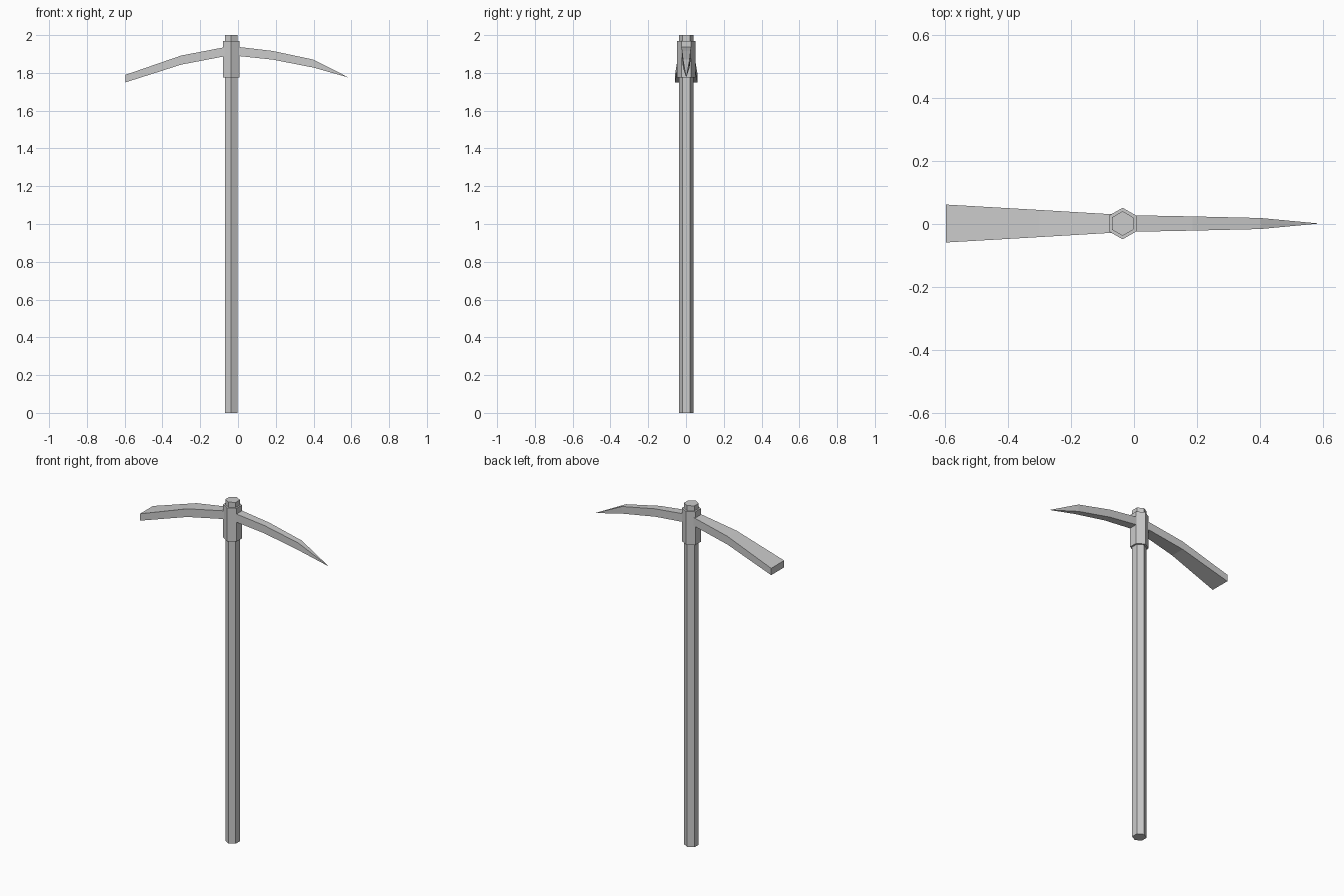
import bpy
import bmesh

cube = bpy.data.objects.get("Cube")
if cube:
    bpy.data.objects.remove(cube, do_unlink=True)

# Single plain grey for every part
grey = bpy.data.materials.new("plain grey")
grey.use_nodes = True
colour = (0.6, 0.6, 0.6, 1)
grey.diffuse_color = colour
grey.node_tree.nodes["Principled BSDF"].inputs["Base Color"].default_value = colour

AXIS_X, AXIS_Y = -0.036, 0.0015


def hex_bar(name, radius, bottom, top):
    """Upright six-sided bar with corners pointing to front and back."""
    bpy.ops.mesh.primitive_cylinder_add(
        vertices=6, radius=radius, depth=top - bottom,
        location=(AXIS_X, AXIS_Y, (bottom + top) / 2))
    bar = bpy.context.object
    bar.name = name
    bar.data.materials.append(grey)


def blade(name, stations, tip=None):
    """Loft rectangles (x, half width, bottom z, top z), optionally to a point."""
    bm = bmesh.new()
    rings = []
    for x, w, low, high in stations:
        corners = ((-w, low), (w, low), (w, high), (-w, high))
        rings.append([bm.verts.new((x, AXIS_Y + y, z)) for y, z in corners])
    for a, b in zip(rings, rings[1:]):
        for i in range(4):
            j = (i + 1) % 4
            bm.faces.new((a[i], a[j], b[j], b[i]))
    bm.faces.new(rings[0])
    if tip:
        point = bm.verts.new(tip)
        for i in range(4):
            bm.faces.new((rings[-1][i], rings[-1][(i + 1) % 4], point))
    else:
        bm.faces.new(rings[-1])
    bmesh.ops.recalc_face_normals(bm, faces=bm.faces)
    mesh = bpy.data.meshes.new(name)
    bm.to_mesh(mesh)
    bm.free()
    mesh.materials.append(grey)
    bpy.context.collection.objects.link(bpy.data.objects.new(name, mesh))


# Shaft and the socket around it
hex_bar("handle", 0.039, 0, 2)
hex_bar("collar", 0.05, 1.775, 1.97)

# Flaring flat blade on one side, tapering spike on the other
blade("adze_blade", [(-0.06, 0.029, 1.888, 1.937),
                     (-0.08, 0.03, 1.886, 1.934),
                     (-0.30, 0.043, 1.844, 1.892),
                     (-0.595, 0.06, 1.75, 1.79)])
blade("pick_spike", [(-0.02, 0.027, 1.892, 1.94),
                     (0.005, 0.026, 1.889, 1.937),
                     (0.185, 0.0225, 1.87, 1.916),
                     (0.40, 0.0175, 1.828, 1.87)],
      tip=(0.587, AXIS_Y, 1.775))
